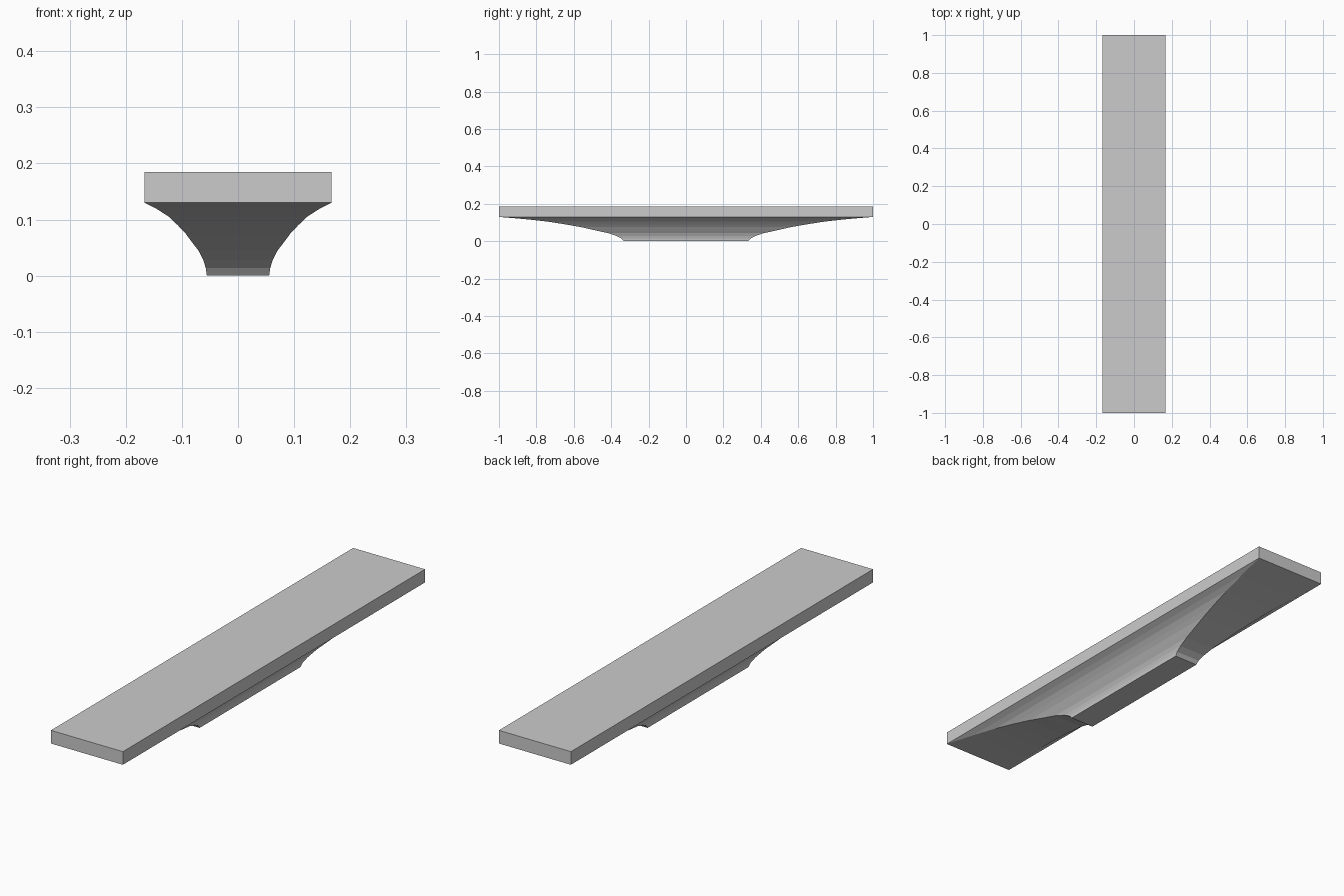
import bpy, bmesh

if "Cube" in bpy.data.objects:
    bpy.data.objects.remove(bpy.data.objects["Cube"])

HALF_X, HALF_Y = 0.1667, 1.0      # half size of the slab
Z_UNDER, Z_TOP = 0.13, 0.185      # underside and top of the slab


def make_object(name, bm):
    bmesh.ops.recalc_face_normals(bm, faces=bm.faces)
    mesh = bpy.data.meshes.new(name)
    bm.to_mesh(mesh)
    bm.free()
    obj = bpy.data.objects.new(name, mesh)
    bpy.context.collection.objects.link(obj)
    return obj


def loft_rectangles(name, sections):
    """Stack rectangles given as (scale, z), skin them and cap both ends."""
    bm = bmesh.new()
    rings = []
    for s, z in sections:
        rings.append([bm.verts.new((sx * HALF_X * s, sy * HALF_Y * s, z))
                      for sx, sy in ((-1, -1), (1, -1), (1, 1), (-1, 1))])
    for low, high in zip(rings, rings[1:]):
        for i in range(4):
            j = (i + 1) % 4
            bm.faces.new((low[i], low[j], high[j], high[i]))
    bm.faces.new(rings[0][::-1])
    bm.faces.new(rings[-1])
    return make_object(name, bm)


# Flat top slab
loft_rectangles("top_slab", [(1, Z_UNDER), (1, Z_TOP)])

# Flared base: concave profile sweeping out from the foot to the slab
profile = [(0.333, 0.0), (0.345, 0.014), (0.372, 0.028), (0.42, 0.044),
           (0.485, 0.058), (0.56, 0.075), (0.645, 0.09), (0.74, 0.105),
           (0.86, 0.118), (1.0, Z_UNDER)]
loft_rectangles("flared_base", profile)
